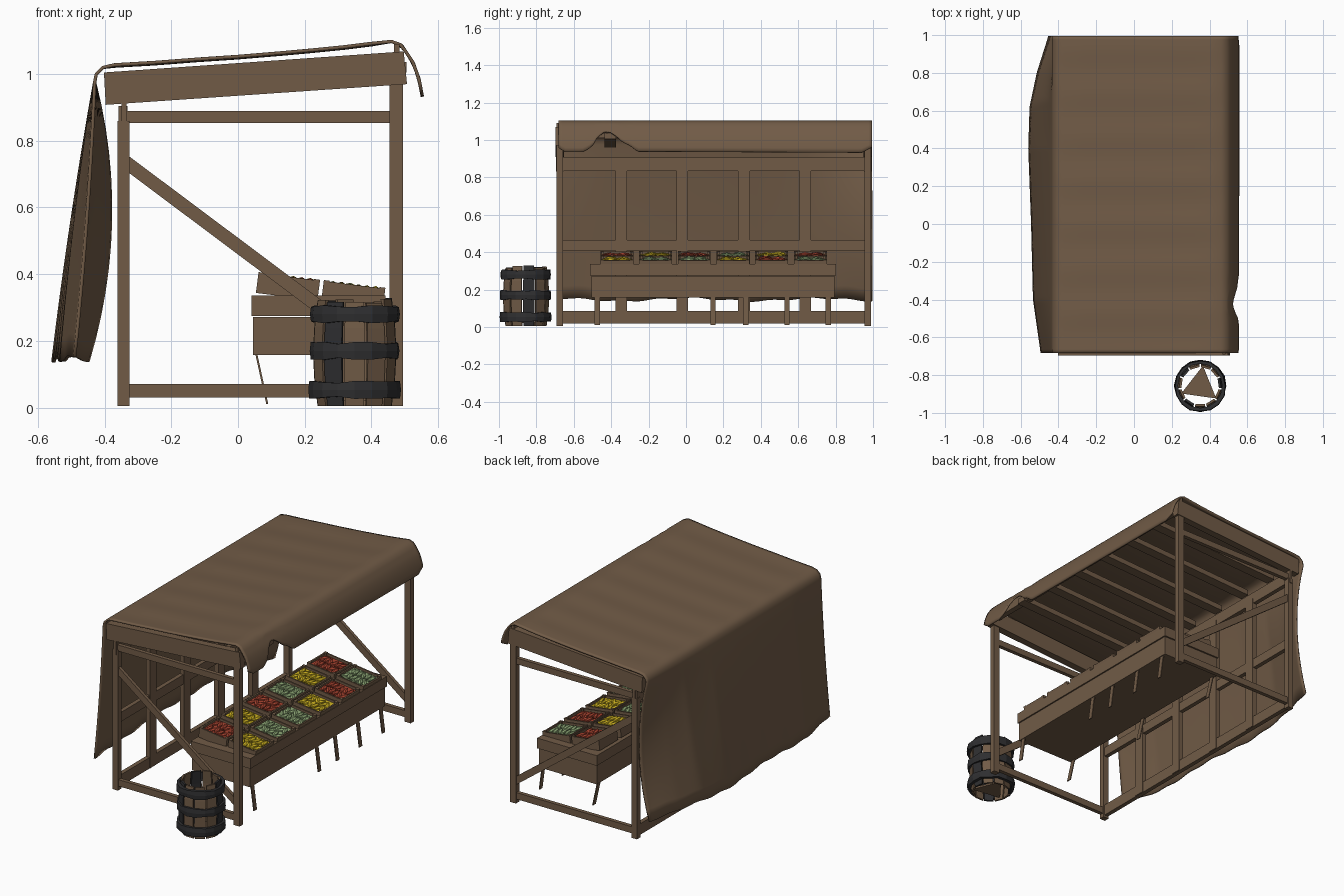
import bpy, bmesh, math, random
from mathutils import Matrix, Vector

if "Cube" in bpy.data.objects:
    bpy.data.objects.remove(bpy.data.objects["Cube"])

random.seed(4)


def material(name, rgb):
    m = bpy.data.materials.new(name)
    m.diffuse_color = (*rgb, 1)
    m.use_nodes = True
    m.node_tree.nodes["Principled BSDF"].inputs["Base Color"].default_value = m.diffuse_color
    return m


WOOD = material("brown wood", (0.165, 0.105, 0.062))
CLOTH = material("brown cloth", (0.165, 0.105, 0.062))
IRON = material("dark iron", (0.028, 0.028, 0.030))
RED = material("red produce", (0.40, 0.058, 0.030))
YELLOW = material("yellow produce", (0.62, 0.45, 0.015))
GREEN = material("green produce", (0.27, 0.39, 0.18))


def finish(name, bm, mat):
    bmesh.ops.recalc_face_normals(bm, faces=bm.faces)
    me = bpy.data.meshes.new(name)
    bm.to_mesh(me)
    bm.free()
    me.materials.append(mat)
    ob = bpy.data.objects.new(name, me)
    bpy.context.collection.objects.link(ob)
    return ob


def prism(name, outline, y0, y1, mat=WOOD):
    """Extrude an x-z outline from y0 to y1."""
    bm = bmesh.new()
    f = bm.faces.new([bm.verts.new((x, y0, z)) for x, z in outline])
    ext = bmesh.ops.extrude_face_region(bm, geom=[f])["geom"]
    bmesh.ops.translate(bm, vec=(0, y1 - y0, 0),
                        verts=[v for v in ext if isinstance(v, bmesh.types.BMVert)])
    return finish(name, bm, mat)


def box(name, x0, x1, y0, y1, z0, z1, mat=WOOD):
    return prism(name, [(x0, z0), (x1, z0), (x1, z1), (x0, z1)], y0, y1, mat)


def interp(pts, v):
    if v <= pts[0][0]:
        return pts[0][1]
    for (a, fa), (b, fb) in zip(pts, pts[1:]):
        if v <= b:
            return fa + (fb - fa) * (v - a) / (b - a)
    return pts[-1][1]


# End frames: posts, rails, brace and sloping roof beam
for side, y in (("near", -0.675), ("far", 0.972)):
    a, b = y - 0.017, y + 0.017
    box(side + "_rear_post", -0.362, -0.325, a, b, 0.005, 0.86)
    box(side + "_front_post", 0.455, 0.495, a, b, 0.005, 1.06)
    box(side + "_front_post_peg", 0.468, 0.485, a, b, 1.05, 1.09)
    box(side + "_rear_post_peg", -0.350, -0.335, a - 0.004, b + 0.004, 0.83, 0.92)
    box(side + "_upper_rail", -0.355, 0.457, y - 0.012, y + 0.012, 0.853, 0.890)
    box(side + "_lower_rail", -0.345, 0.457, y - 0.012, y + 0.012, 0.030, 0.070)
    prism(side + "_brace", [(-0.326, 0.703), (0.456, 0.118), (0.456, 0.168), (-0.326, 0.753)],
          y - 0.010, y + 0.010)
    prism(side + "_roof_beam", [(-0.397, 0.908), (0.507, 0.97), (0.497, 1.068), (-0.402, 1.005)],
          y - 0.022, y + 0.022)

# Rear wall frame
for name, z0, z1 in (("bottom", 0.018, 0.085), ("middle", 0.408, 0.465), ("top", 0.835, 0.905)):
    box("rear_%s_rail" % name, -0.358, -0.332, -0.69, 0.985, z0, z1)
for i, y in enumerate((-0.347, -0.02, 0.31, 0.637)):
    box("rear_stud_%d" % i, -0.356, -0.328, y - 0.031, y + 0.031, 0.02, 0.865)

# Roof rafters and front roof beam
for i in range(6):
    y = -0.405 + i * 0.232
    prism("rafter_%d" % i, [(-0.39, 0.960), (0.505, 1.005), (0.505, 1.037), (-0.39, 0.992)],
          y - 0.03, y + 0.03)
box("front_roof_beam", 0.458, 0.492, -0.68, 0.98, 1.01, 1.065)

# Cloth cover: back drape, roof and front valance in one sheet
HEM = [(-0.68, -0.49), (-0.4, -0.53), (0, -0.54), (0.4, -0.555), (0.62, -0.548),
       (0.8, -0.51), (0.99, -0.45)]
BELLY = [(-0.68, -0.452), (-0.4, -0.485), (0.4, -0.495), (0.65, -0.48), (0.8, -0.44),
         (0.99, -0.382)]
ROOF = [(-0.425, 1.0), (-0.405, 1.02), (-0.37, 1.028), (-0.25, 1.035), (-0.12, 1.045), (0, 1.053),
        (0.12, 1.063), (0.22, 1.072), (0.32, 1.082), (0.4, 1.092), (0.46, 1.098)]
ARC_X = [(0, 0.46), (0.12, 0.49), (0.45, 0.525), (0.72, 0.543), (1, 0.553)]
ARC_Z = [(0, 1.098), (0.12, 1.087), (0.45, 1.035), (0.72, 0.985), (1, 0.932)]
TEAR = [(-0.68, 0.86), (-0.65, 0.98), (-0.545, 0.98), (-0.53, 0.92), (-0.50, 0.82), (-0.475, 0.58),
        (-0.44, 0.42), (-0.41, 0.40), (-0.37, 0.55), (-0.34, 0.70), (-0.30, 0.80), (-0.26, 0.97),
        (0.94, 1.0), (0.97, 0.92), (0.99, 0.85)]


def cover_section(y):
    hem, belly, top = interp(HEM, y), interp(BELLY, y), -0.43
    z0 = 0.147 + 0.008 * math.sin(9 * y + 1.5) + 0.004 * math.sin(31 * y)
    zm, z1 = 0.58, 0.975
    pts = []
    for i in range(13):
        z = z0 + (z1 - z0) * i / 12
        x = (hem * (z - zm) * (z - z1) / ((z0 - zm) * (z0 - z1))
             + belly * (z - z0) * (z - z1) / ((zm - z0) * (zm - z1))
             + top * (z - z0) * (z - zm) / ((z1 - z0) * (z1 - zm)))
        pts.append((x, z))
    pts += [(x, z - 0.004 * math.sin(13.5 * y) ** 2 * (-0.38 < x < 0.42)) for x, z in ROOF]
    t_end = interp(TEAR, y)
    pts += [(interp(ARC_X, t_end * k / 8), interp(ARC_Z, t_end * k / 8)) for k in range(1, 9)]
    return pts


bm = bmesh.new()
N = 90
rows = [[bm.verts.new((x, y, z)) for x, z in cover_section(y)]
        for y in (-0.682 + 1.677 * j / N for j in range(N + 1))]
for r, s in zip(rows, rows[1:]):
    for k in range(len(r) - 1):
        bm.faces.new((r[k], s[k], s[k + 1], r[k + 1]))
cover = finish("cloth_cover", bm, CLOTH)
solid = cover.modifiers.new("thickness", "SOLIDIFY")
solid.thickness = 0.010
solid.offset = 0
cover.select_set(True)
bpy.context.view_layer.objects.active = cover
bpy.ops.object.shade_smooth_by_angle(angle=math.radians(50))

# Counter: lower box, upper planks and slim splayed legs
box("counter_box", 0.045, 0.436, -0.505, 0.795, 0.157, 0.272)
box("counter_upper_planks", 0.040, 0.442, -0.512, 0.802, 0.274, 0.336)
for i, y in enumerate((-0.475, 0.145, 0.32, 0.54, 0.76)):
    for end, x0, x1 in (("rear", 0.052, 0.085), ("front", 0.425, 0.445)):
        if end == "front" or i in (0, 1, 4):
            prism("%s_leg_%d" % (end, i), [(x0, 0.16), (x1, 0.01), (x1 + 0.006, 0.01), (x0 + 0.006, 0.16)],
                  y - 0.014, y + 0.014)

# Open crates in two tilted rows, each filled with long produce
ROWS = (("rear", 0.150, 0.364, (RED, YELLOW, RED, GREEN, YELLOW, RED)),
        ("front", 0.346, 0.340, (YELLOW, GREEN, GREEN, YELLOW, RED, GREEN)))
W, D, H, T = 0.088, 0.093, 0.028, 0.009
for row, cx, cz, fills in ROWS:
    for i, mat in enumerate(fills):
        place = Matrix.Translation((cx, -0.37 + i * 0.207, cz)) @ Matrix.Rotation(0.125, 4, "Y")
        bm = bmesh.new()
        parts = [(0, 0, -H, D, W, 0.004)]
        for s in (-1, 1):
            parts += [(s * (D - T / 2), 0, 0, T / 2, W, H), (0, s * (W - T / 2), 0, D, T / 2, H)]
            parts += [(s * (D - T), t * (W - T), 0.003, T, T, H) for t in (-1, 1)]
        for x, y, z, a, b, c in parts:
            bmesh.ops.create_cube(bm, size=2, matrix=place @ Matrix.Translation((x, y, z))
                                  @ Matrix.Diagonal((a, b, c, 1)))
        finish("%s_crate_%d" % (row, i), bm, WOOD)
        bm = bmesh.new()
        bmesh.ops.create_cube(bm, size=2, matrix=place @ Matrix.Translation((0, 0, -0.002))
                              @ Matrix.Diagonal((D - T, W - T, 0.016, 1)))
        for k in range(12):
            pos = (-0.064 + 0.0256 * (k % 6), (-0.032, 0.032)[k // 6] + random.uniform(-.006, .006),
                   0.013 + random.uniform(0, 0.008))
            bmesh.ops.create_icosphere(
                bm, subdivisions=1, radius=1,
                matrix=place @ Matrix.Translation(pos) @ Matrix.Rotation(random.uniform(-.5, .5), 4, "Z")
                @ Matrix.Diagonal((0.014, 0.040, 0.012, 1)))
        finish("%s_produce_%d" % (row, i), bm, mat)

# Barrel: separate staves, rough iron hoops and a triangular base piece
CENTRE = Vector((0.35, -0.857, 0))
STAVES = 11
for i in range(STAVES):
    mid = math.tau * (i + 0.25) / STAVES
    half = math.pi / STAVES * 0.88
    top = 0.325 + random.uniform(-0.012, 0.004)
    bm = bmesh.new()
    rings = []
    for k in range(5):
        z = 0.005 + (top - 0.005) * k / 4
        r = 0.112 + 0.014 * math.sin(math.pi * k / 4)
        rings.append([bm.verts.new(CENTRE + Vector((q * math.cos(mid + s * half), q * math.sin(mid + s * half), z)))
                      for q, s in ((r, -1), (r, 1), (r - 0.012, 1), (r - 0.012, -1))])
    for a, b in zip(rings, rings[1:]):
        for k in range(4):
            bm.faces.new((a[k], a[(k + 1) % 4], b[(k + 1) % 4], b[k]))
    bm.faces.new(rings[0])
    bm.faces.new(rings[-1])
    finish("barrel_stave_%d" % i, bm, IRON if i in (0, 4, 7) else WOOD)

for i, z in enumerate((0.053, 0.170, 0.280)):
    bm = bmesh.new()
    rings = []
    for k in range(16):
        a = math.tau * k / 16
        h = 0.024 + random.uniform(-0.004, 0.003)
        r = 0.137 + random.uniform(-0.003, 0.004)
        rings.append([bm.verts.new(CENTRE + Vector((q * math.cos(a), q * math.sin(a), z + dz)))
                      for q, dz in ((0.117, -h), (r - 0.003, -h), (r, 0), (r - 0.003, h), (0.117, h))])
    for a, b in zip(rings, rings[1:] + rings[:1]):
        for k in range(5):
            bm.faces.new((a[k], a[(k + 1) % 5], b[(k + 1) % 5], b[k]))
    finish("barrel_hoop_%d" % i, bm, IRON)

bm = bmesh.new()
bmesh.ops.create_cone(bm, cap_ends=True, segments=3, radius1=0.108, radius2=0.108, depth=0.01,
                      matrix=Matrix.Translation(CENTRE + Vector((0, 0, 0.025)))
                      @ Matrix.Rotation(math.radians(-8), 4, "Z"))
finish("barrel_base", bm, WOOD)
